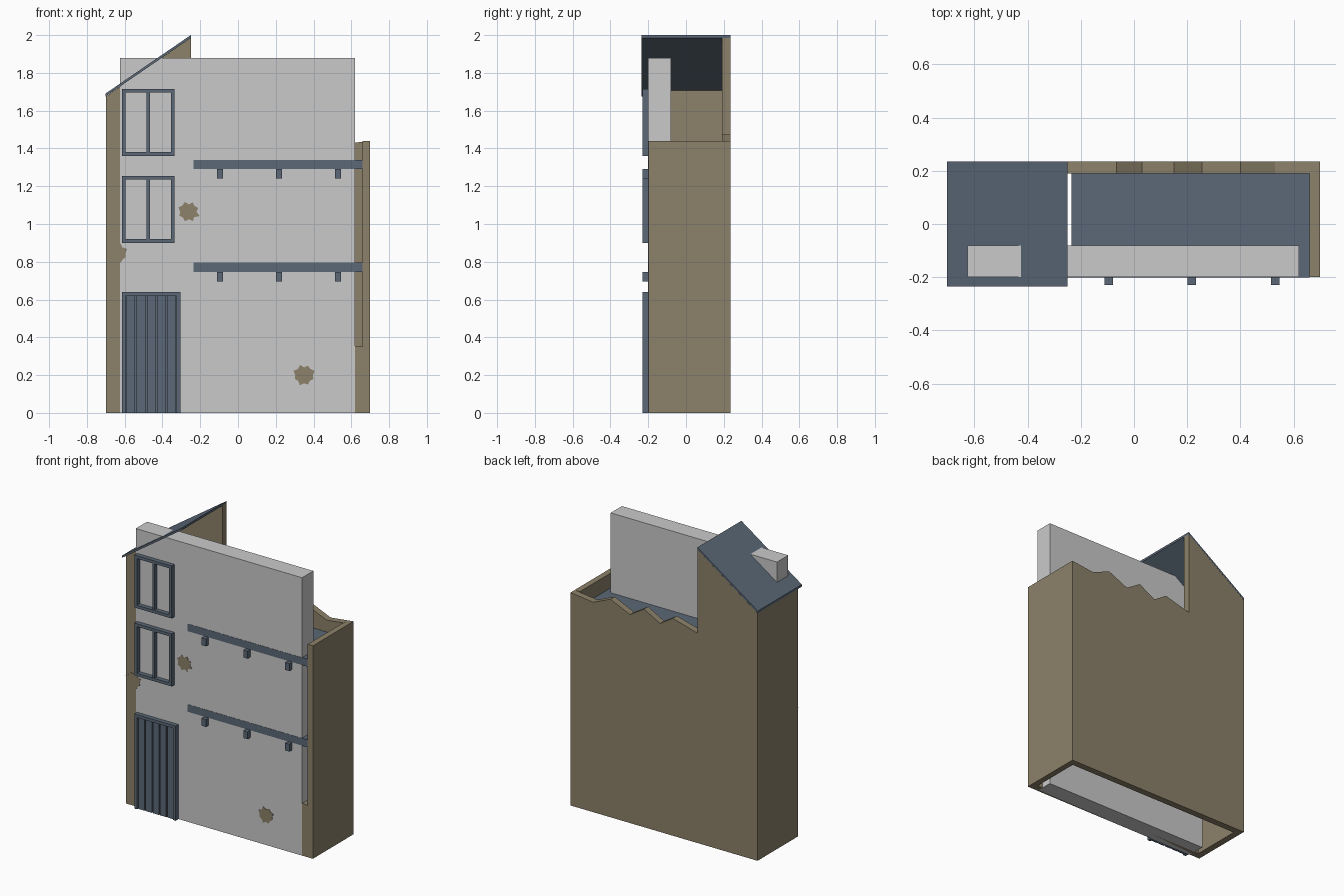
import bpy, bmesh, math, random

if "Cube" in bpy.data.objects:
    bpy.data.objects.remove(bpy.data.objects["Cube"])

random.seed(4)


def material(name, rgb):
    m = bpy.data.materials.new(name)
    m.diffuse_color = (*rgb, 1)
    m.use_nodes = True
    m.node_tree.nodes["Principled BSDF"].inputs["Base Color"].default_value = m.diffuse_color
    return m


BROWN = material("brown_masonry", (0.262, 0.220, 0.142))
SLATE = material("slate_blue", (0.104, 0.138, 0.184))
PLASTER = material("pale_plaster", (0.59, 0.59, 0.59))


def prism(name, outline, y0, y1, mat):
    """Extrude an x-z outline from y0 to y1."""
    bm = bmesh.new()
    face = bm.faces.new([bm.verts.new((x, y0, z)) for x, z in outline])
    ext = bmesh.ops.extrude_face_region(bm, geom=[face])
    moved = [v for v in ext["geom"] if isinstance(v, bmesh.types.BMVert)]
    bmesh.ops.translate(bm, verts=moved, vec=(0, y1 - y0, 0))
    bmesh.ops.recalc_face_normals(bm, faces=bm.faces)
    me = bpy.data.meshes.new(name)
    bm.to_mesh(me)
    bm.free()
    me.materials.append(mat)
    ob = bpy.data.objects.new(name, me)
    bpy.context.collection.objects.link(ob)
    return ob


def box(name, x0, x1, y0, y1, z0, z1, mat):
    return prism(name, [(x0, z0), (x1, z0), (x1, z1), (x0, z1)], y0, y1, mat)


L, R, FRONT, BACK, T = -0.70, 0.70, -0.199, 0.235, 0.045
TOWER = -0.25                      # right edge of the surviving roofed bay
EAVE, RIDGE = 1.675, 1.985         # roof underside heights


def roof_z(x):
    return EAVE + (RIDGE - EAVE) * (x - L) / (TOWER - L)


# back wall with a broken top and the tall roofed bay
broken = [(R, 1.44), (0.53, 1.42), (0.40, 1.475), (0.255, 1.41), (0.15, 1.475),
          (0.03, 1.41), (-0.065, 1.47), (TOWER, 1.42)]
prism("back_wall", [(L, 0), (R, 0)] + broken + [(TOWER, RIDGE), (L, EAVE)],
      BACK - T, BACK, BROWN)

# side walls
box("right_wall", 0.66, R, FRONT, BACK - T, 0, 1.44, BROWN)
prism("left_wall", [(L, 0), (L + T, 0), (L + T, roof_z(L + T)), (L, EAVE)],
      FRONT, BACK - T, BROWN)

# front wall: tall bay at the left, collapsed to a low ragged stub at the right
prism("front_wall", [(L + T, 0), (0.66, 0), (0.66, 0.35), (0.55, 0.36), (0.42, 0.30),
                     (0.30, 0.33), (0.15, 0.29), (0.02, 0.34), (-0.12, 0.33),
                     (-0.235, 0.37), (-0.235, 1.42), (TOWER, 1.87), (-0.42, 1.87),
                     (L + T, roof_z(L + T))], FRONT, FRONT + T, BROWN)

# mono-pitch roof sheet
prism("roof", [(L - 0.002, EAVE), (TOWER, RIDGE), (TOWER, 2.0), (L - 0.002, 1.69)],
      -0.235, BACK, SLATE)

# plaster core block, which also pokes through the roof
box("plaster_block", -0.625, 0.62, -0.20, -0.08, 0, 1.88, PLASTER)

# floors and the joists under them
for i, z in enumerate((0.745, 1.29)):
    box(f"floor_{i + 1}", -0.235, 0.66, -0.2015, BACK - T, z, z + 0.05, SLATE)
    for j, x in enumerate((-0.095, 0.217, 0.53)):
        box(f"joist_{i + 1}_{j + 1}", x - 0.016, x + 0.016, -0.23, BACK - T,
            z - 0.05, z, SLATE)


def frame(name, x0, x1, z0, z1, bottom):
    """Surround made of bars, with or without a bottom rail."""
    w, ya, yb = 0.02, -0.23, -0.20
    box(name + "_left", x0, x0 + w, ya, yb, z0, z1, SLATE)
    box(name + "_right", x1 - w, x1, ya, yb, z0, z1, SLATE)
    box(name + "_top", x0 + w, x1 - w, ya, yb, z1 - w, z1, SLATE)
    if bottom:
        box(name + "_bottom", x0 + w, x1 - w, ya, yb, z0, z0 + w, SLATE)


# windows
for i, z in enumerate((0.90, 1.36)):
    frame(f"window_{i + 1}", -0.615, -0.335, z, z + 0.355, True)
    box(f"window_{i + 1}_mullion", -0.484, -0.466, -0.225, -0.20,
        z + 0.02, z + 0.335, SLATE)

# plank door
frame("door_frame", -0.615, -0.305, 0, 0.64, False)
box("door_panel", -0.595, -0.325, -0.212, -0.20, 0, 0.62, SLATE)
for i in range(5):
    x = -0.595 + 0.054 * i
    box(f"door_plank_{i + 1}", x + 0.004, x + 0.050, -0.22, -0.21, 0, 0.62, SLATE)

# ragged patches of bare masonry
for i, (cx, cz) in enumerate(((-0.26, 1.065), (0.35, 0.20), (-0.643, 0.845))):
    pts = []
    for k in range(16):
        a = 2 * math.pi * k / 16
        r = (0.058 if k % 2 else 0.044) + random.uniform(-0.006, 0.004)
        pts.append((cx + r * math.cos(a), cz + r * math.sin(a)))
    pts = [(max(x, L), z) for x, z in pts]
    prism(f"bare_patch_{i + 1}", pts, -0.202, -0.199, BROWN)
